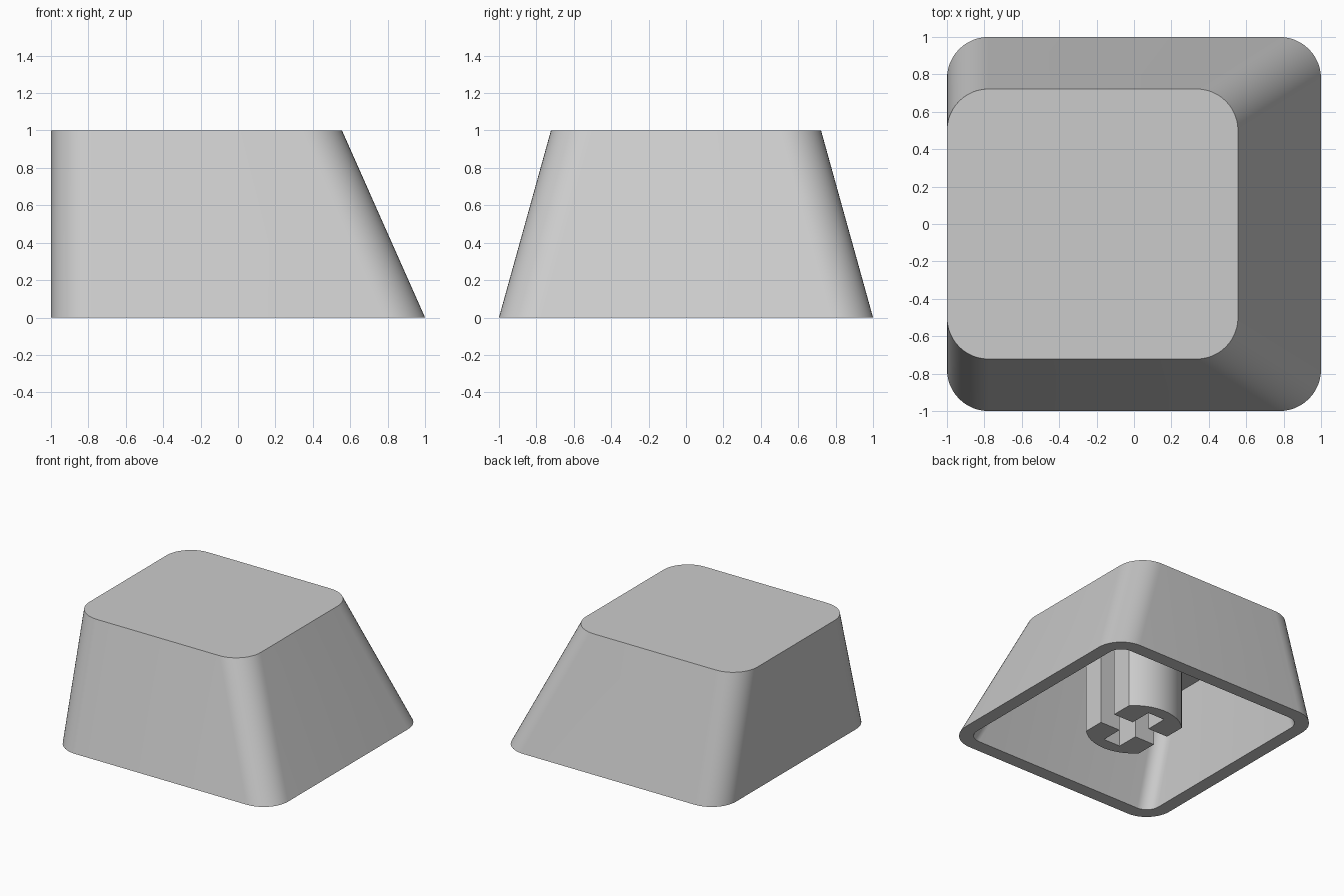
import bpy
import bmesh
import math
from math import sin, cos, pi

if "Cube" in bpy.data.objects:
    bpy.data.objects.remove(bpy.data.objects["Cube"], do_unlink=True)

HEIGHT, CEILING, WALL, RADIUS = 1.0, 0.89, 0.11, 0.222
SIDE_TAPER, DEPTH_TAPER = 0.444, 0.278
STEM_RADIUS, STEM_FLAT, SLOT = 0.361, 0.26, 0.077

grey = bpy.data.materials.new("light grey plastic")
grey.use_nodes = True
colour = (0.6, 0.6, 0.6, 1)
grey.diffuse_color = colour
grey.node_tree.nodes["Principled BSDF"].inputs["Base Color"].default_value = colour


def finish(name, bm):
    bmesh.ops.recalc_face_normals(bm, faces=bm.faces)
    mesh = bpy.data.meshes.new(name)
    bm.to_mesh(mesh)
    bm.free()
    mesh.materials.append(grey)
    obj = bpy.data.objects.new(name, mesh)
    bpy.context.collection.objects.link(obj)
    bpy.ops.object.select_all(action="DESELECT")
    bpy.context.view_layer.objects.active = obj
    obj.select_set(True)
    bpy.ops.object.shade_smooth_by_angle(angle=math.radians(30))


def rounded_ring(bm, z, inset, radius, steps=12):
    """Rounded rectangle of the tapering cap at height z."""
    left, right = -1 + inset, 1 - SIDE_TAPER * z - inset
    depth = 1 - DEPTH_TAPER * z - inset
    corners = [(right - radius, depth - radius), (left + radius, depth - radius),
               (left + radius, radius - depth), (right - radius, radius - depth)]
    ring = []
    for i, (cx, cy) in enumerate(corners):
        for k in range(steps + 1):
            a = (i + k / steps) * pi / 2
            ring.append(bm.verts.new((cx + radius * cos(a), cy + radius * sin(a), z)))
    return ring


def bridge(bm, a, b):
    for i in range(len(a)):
        j = (i + 1) % len(a)
        bm.faces.new((a[i], a[j], b[j], b[i]))


# Hollow cap: top, outer walls, bottom rim, inner walls and ceiling
bm = bmesh.new()
rings = [rounded_ring(bm, HEIGHT, 0, RADIUS),
         rounded_ring(bm, 0, 0, RADIUS),
         rounded_ring(bm, 0, WALL, RADIUS - WALL),
         rounded_ring(bm, CEILING, WALL, RADIUS - WALL)]
for upper, lower in zip(rings, rings[1:]):
    bridge(bm, upper, lower)
bm.faces.new(rings[0])
bm.faces.new(rings[-1])
finish("cap_shell", bm)


# Stem: two flattened half cylinders around a cross-shaped socket open along x
def stem_half(name, side):
    limit = math.asin(STEM_FLAT / STEM_RADIUS)
    steps = 20
    outline = [(-STEM_FLAT, SLOT)]
    for k in range(steps + 1):
        a = -limit + 2 * limit * k / steps
        outline.append((STEM_RADIUS * sin(a), STEM_RADIUS * cos(a)))
    outline += [(STEM_FLAT, SLOT), (SLOT, SLOT), (SLOT, STEM_FLAT),
                (-SLOT, STEM_FLAT), (-SLOT, SLOT)]
    bm = bmesh.new()
    base = [bm.verts.new((x, side * y, 0)) for x, y in outline]
    top = [bm.verts.new((x, side * y, CEILING + 0.01)) for x, y in outline]
    bridge(bm, base, top)
    bm.faces.new(base)
    bm.faces.new(top)
    finish(name, bm)


stem_half("stem_back_half", 1)
stem_half("stem_front_half", -1)
